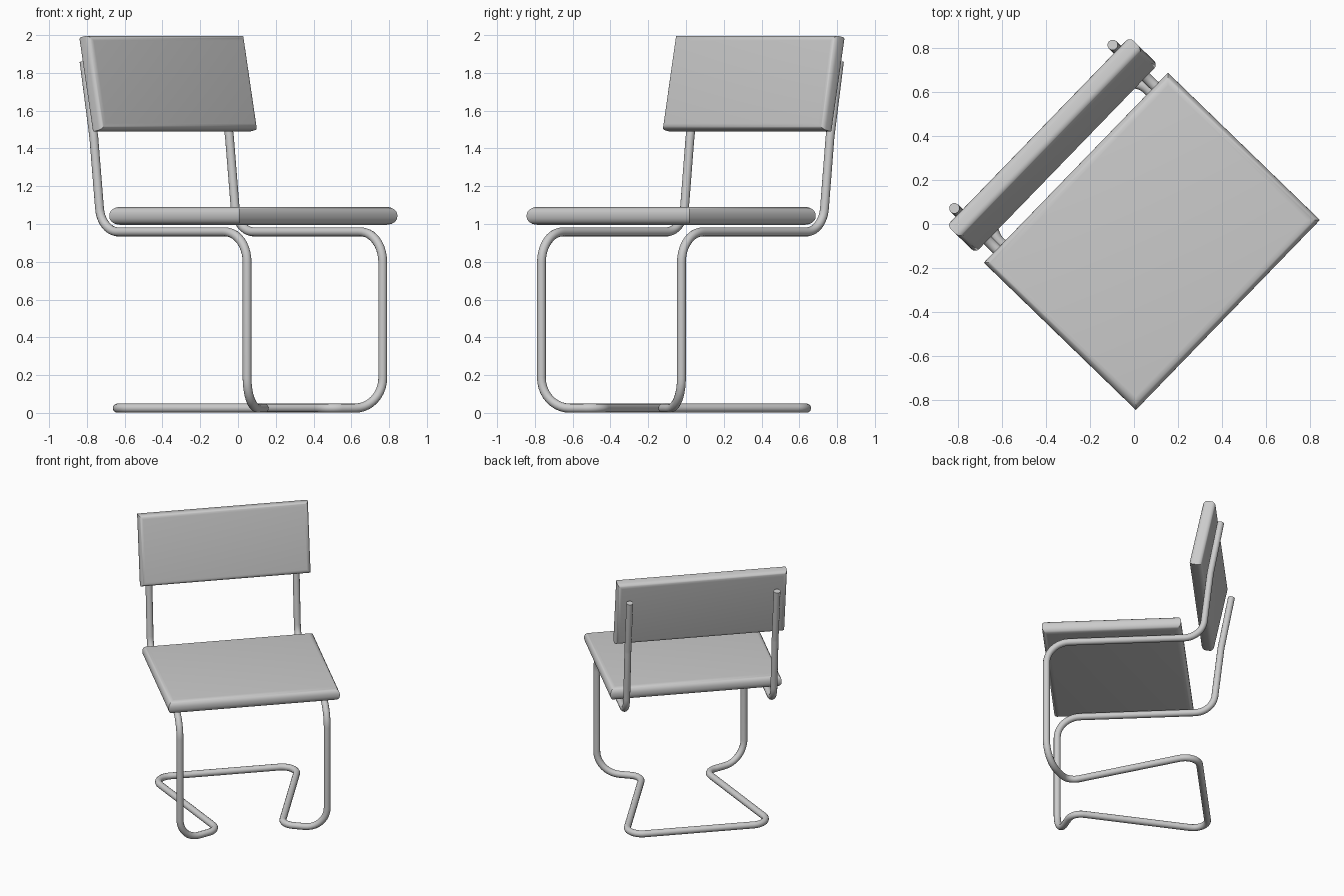
import bpy, bmesh, math
from mathutils import Vector, Matrix

cube = bpy.data.objects.get("Cube")
if cube:
    bpy.data.objects.remove(cube, do_unlink=True)

# The whole chair is turned on the floor
TURN = Matrix.Rotation(math.radians(45.9), 4, 'Z')
TUBE_RADIUS = 0.024

grey = bpy.data.materials.new("plain_grey")
grey.use_nodes = True
GREY = (0.6, 0.6, 0.6, 1)
grey.diffuse_color = GREY
grey.node_tree.nodes["Principled BSDF"].inputs["Base Color"].default_value = GREY


def finish(obj):
    obj.data.materials.append(grey)
    bpy.ops.object.select_all(action='DESELECT')
    obj.select_set(True)
    bpy.context.view_layer.objects.active = obj


def cushion(name, size, centre, tilt, rounding):
    """Slab with rounded rims around its two large faces and crisp corners."""
    bm = bmesh.new()
    bmesh.ops.create_cube(bm, size=1)
    bmesh.ops.scale(bm, vec=size, verts=bm.verts)
    rims = [e for e in bm.edges if abs(e.verts[0].co.z - e.verts[1].co.z) < 0.001]
    bmesh.ops.bevel(bm, geom=rims, offset=rounding, segments=6,
                    profile=0.5, affect='EDGES')
    # slightly soften the upright corners
    mesh = bpy.data.meshes.new(name)
    bm.to_mesh(mesh)
    bm.free()
    mesh.transform(TURN @ Matrix.Translation(centre) @ Matrix.Rotation(tilt, 4, 'X'))
    obj = bpy.data.objects.new(name, mesh)
    bpy.context.collection.objects.link(obj)
    finish(obj)
    bpy.ops.object.shade_smooth_by_angle(angle=math.radians(40))


def fillet(before, corner, after, radius, steps=10):
    """Points of an arc that rounds one corner of a path."""
    a = (before - corner).normalized()
    b = (after - corner).normalized()
    half = a.angle(b) / 2
    middle = (a + b).normalized()
    centre = corner + middle * (radius / math.sin(half))
    start = corner + a * (radius / math.tan(half)) - centre
    end = corner + b * (radius / math.tan(half)) - centre
    sweep = start.angle(end)
    return [centre + (start * math.sin((1 - t) * sweep) + end * math.sin(t * sweep))
            / math.sin(sweep) for t in (i / steps for i in range(steps + 1))]


# Seat and backrest
cushion("seat", (1.20, 0.96, 0.095), (0, -0.113, 1.043), 0, 0.042)
cushion("backrest", (1.19, 0.508, 0.09), (0, 0.515, 1.743), math.radians(78.5), 0.03)

# One side of the tube frame: corner position and bend radius
side = [
    ((0.516, 0.635, 1.86), 0),       # top end behind the backrest
    ((0.516, 0.563, 1.46), 0.3),     # kink below the backrest
    ((0.516, 0.507, 0.958), 0.14),   # rear of the seat
    ((0.516, -0.567, 0.958), 0.16),  # front of the seat
    ((0.516, -0.567, 0.025), 0.16),  # foot of the front leg
    ((0.22, -0.44, 0.025), 0.09),    # inward bend on the floor
    ((0.52, 0.48, 0.025), 0.10),     # rear floor corner
]
path = [(Vector(p), r) for p, r in side]
path += [(Vector((-p.x, p.y, p.z)), r) for p, r in reversed(path)]

points = [path[0][0]]
for (before, _), (corner, radius), (after, _) in zip(path, path[1:], path[2:]):
    points += fillet(before, corner, after, radius)
points.append(path[-1][0])

# Bent tube swept along the path
curve = bpy.data.curves.new("tube_frame", 'CURVE')
curve.dimensions = '3D'
curve.bevel_depth = TUBE_RADIUS
curve.bevel_resolution = 4
curve.use_fill_caps = True
spline = curve.splines.new('POLY')
spline.points.add(len(points) - 1)
for target, p in zip(spline.points, points):
    target.co = (*(TURN @ p), 1)
frame = bpy.data.objects.new("tube_frame", curve)
bpy.context.collection.objects.link(frame)
finish(frame)
bpy.ops.object.convert(target='MESH')
bpy.ops.object.shade_smooth_by_angle(angle=math.radians(40))
